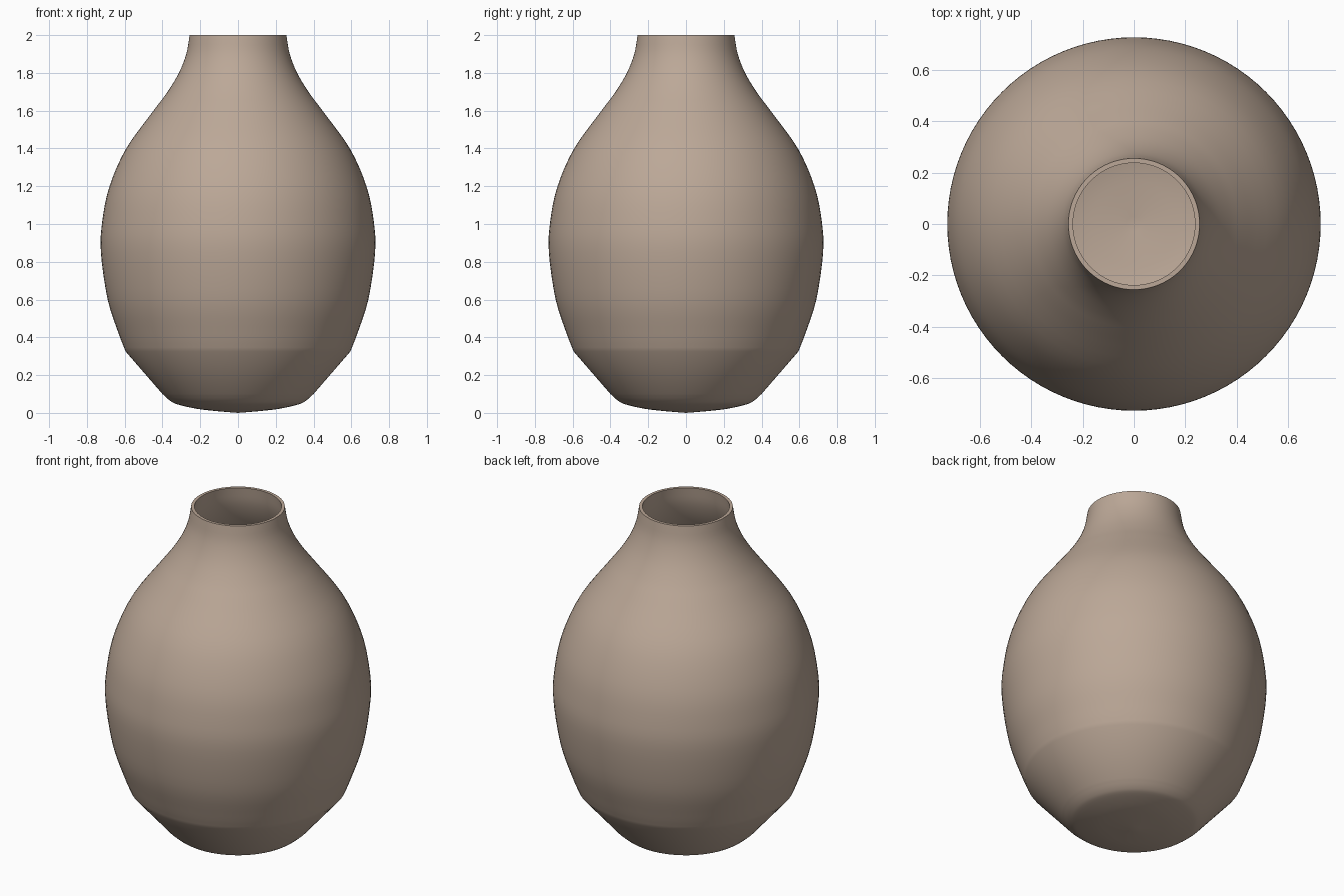
import bpy, bmesh, math
from mathutils import Vector

if "Cube" in bpy.data.objects:
    bpy.data.objects.remove(bpy.data.objects["Cube"])

clay = bpy.data.materials.new("warm clay")
clay.diffuse_color = (0.50, 0.39, 0.31, 1)
clay.use_nodes = True
clay.node_tree.nodes["Principled BSDF"].inputs["Base Color"].default_value = clay.diffuse_color


def smooth_curve(pts, n=4):
    """Catmull-Rom curve through the (radius, height) points."""
    p = [Vector(q) for q in pts]
    p = [2 * p[0] - p[1]] + p + [2 * p[-1] - p[-2]]
    out = []
    for a, b, c, d in zip(p, p[1:], p[2:], p[3:]):
        for i in range(n):
            t = i / n
            out.append(0.5 * (2 * b + (c - a) * t + (2 * a - 5 * b + 4 * c - d) * t * t
                              + (3 * b - a - 3 * c + d) * t ** 3))
    return out + [p[-2]]


# Outer profile: rounded foot, straight chamfer, then belly, shoulder and neck
foot = smooth_curve([(0, 0.0), (0.12, 0.01), (0.22, 0.022), (0.32, 0.045),
                     (0.36, 0.065), (0.40, 0.10)])
body = smooth_curve([(0.595, 0.325), (0.632, 0.42), (0.69, 0.60), (0.726, 0.85), (0.718, 1.02),
                     (0.68, 1.20), (0.592, 1.40), (0.447, 1.60), (0.373, 1.70), (0.313, 1.80),
                     (0.274, 1.90), (0.256, 2.0)])
outer = foot + body

# Inner profile: the outer one moved inwards by the wall thickness
wall = 0.018
inner = []
for i, p in enumerate(outer):
    t = (outer[min(i + 1, len(outer) - 1)] - outer[max(i - 1, 0)]).normalized()
    q = p + Vector((-t.y, t.x)) * wall
    inner.append(Vector((max(q.x, 0), q.y)))
inner[0].x = 0
inner[-1] = Vector((outer[-1].x - wall, 2.0))
profile = outer + inner[::-1]

# Turn the profile into the vase
bm = bmesh.new()
vs = [bm.verts.new((p.x, 0, p.y)) for p in profile]
es = [bm.edges.new(e) for e in zip(vs, vs[1:])]
bmesh.ops.spin(bm, geom=vs + es, cent=(0, 0, 0), axis=(0, 0, 1),
               angle=2 * math.pi, steps=96, use_merge=True)
bmesh.ops.remove_doubles(bm, verts=bm.verts, dist=1e-4)
bmesh.ops.recalc_face_normals(bm, faces=bm.faces)
mesh = bpy.data.meshes.new("vase")
bm.to_mesh(mesh)
bm.free()
mesh.materials.append(clay)
vase = bpy.data.objects.new("vase", mesh)
bpy.context.collection.objects.link(vase)
bpy.context.view_layer.objects.active = vase
vase.select_set(True)
bpy.ops.object.shade_smooth_by_angle(angle=math.radians(40))
